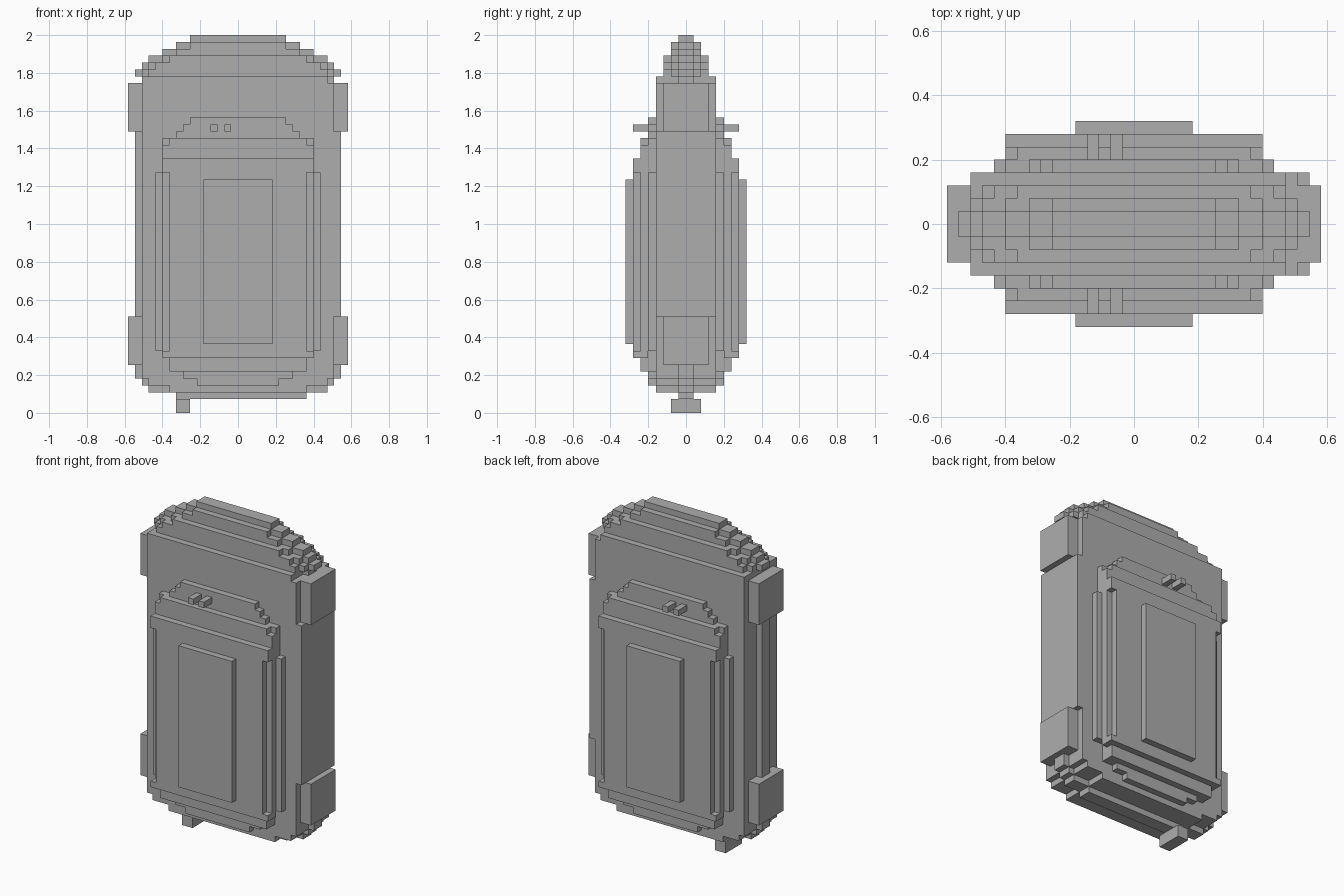
import bpy, bmesh

cube = bpy.data.objects.get("Cube")
if cube:
    bpy.data.objects.remove(cube, do_unlink=True)

STEP = 2 / 55      # block size across and up
DEPTH = 0.04       # block size front to back

grey = bpy.data.materials.new("plain_grey")
grey.use_nodes = True
colour = (0.42, 0.42, 0.42, 1)
grey.diffuse_color = colour
grey.node_tree.nodes["Principled BSDF"].inputs["Base Color"].default_value = colour


def stepped(name, near, far, bottom, rows):
    """Extrude a stepped outline; each row is (top, half width) or (top, left, right)."""
    right_side, left_side = [], []
    z = bottom
    for row in rows:
        top, left, right = (row[0], -row[1], row[1]) if len(row) == 2 else row
        right_side += [(right, z), (right, top)]
        left_side += [(left, z), (left, top)]
        z = top
    outline = []
    for p in right_side + left_side[::-1]:
        if not outline or outline[-1] != p:
            outline.append(p)
    bm = bmesh.new()
    face = bm.faces.new([bm.verts.new((x * STEP, near * DEPTH, h * STEP)) for x, h in outline])
    out = bmesh.ops.extrude_face_region(bm, geom=[face])
    moved = [v for v in out["geom"] if isinstance(v, bmesh.types.BMVert)]
    bmesh.ops.translate(bm, verts=moved, vec=(0, (far - near) * DEPTH, 0))
    bmesh.ops.recalc_face_normals(bm, faces=bm.faces)
    mesh = bpy.data.meshes.new(name)
    bm.to_mesh(mesh)
    bm.free()
    mesh.materials.append(grey)
    obj = bpy.data.objects.new(name, mesh)
    bpy.context.collection.objects.link(obj)
    return obj


def both_faces(name, near, far, bottom, rows):
    """The same plate on the front and on the back."""
    stepped("front_" + name, -far, -near, bottom, rows)
    stepped("back_" + name, near, far, bottom, rows)


# Main body and the thin rim around it
stepped("body", -4, 4, 3, [(4, 10), (5, 13), (14, 14), (41, -14, 15), (48, 14), (49, -14, 13)])
stepped("rim", -1, 1, 2, [(3, -9, 10), (4, 13), (5, 14), (7, 15), (14, 14), (41, 15), (49, 14),
                          (50, 15), (51, 14), (52, 13), (53, 11), (54, 9), (55, 7)])

# Stepped top
stepped("top_shoulder", -3, 3, 49, [(50, 13), (51, 12), (52, 10)])
stepped("top_ridge", -2, 2, 49, [(50, 14), (51, 13), (52, 11), (53, 9), (54, 7)])

# Corner pads
for side, inner, outer in (("left", 13, 16), ("right", -16, -13)):
    for level, low, high in (("lower", 7, 14), ("upper", 41, 48)):
        stepped(f"{level}_{side}_pad", -3, 3, low, [(high, inner, outer)])

# Layered face plates, each standing further out
both_faces("base_plate", 4, 5, 4, [(5, 6), (6, 8), (9, 10), (35, 12), (39, 11), (40, 11),
                                   (41, 9), (42, 8), (43, 7)])
both_faces("middle_plate", 5, 6, 6, [(8, 10), (39, 11), (40, 10)])
both_faces("outer_plate", 6, 7, 8, [(9, 11), (35, 10), (37, 11)])
both_faces("centre_panel", 7, 8, 10, [(34, 5)])

# Small studs above the plates
for number, x in (("first", -4), ("second", -2)):
    both_faces(number + "_stud", 5, 7, 41, [(42, x, x + 1)])

# Foot
stepped("foot", -2, 2, 0, [(2, -9, -7)])
